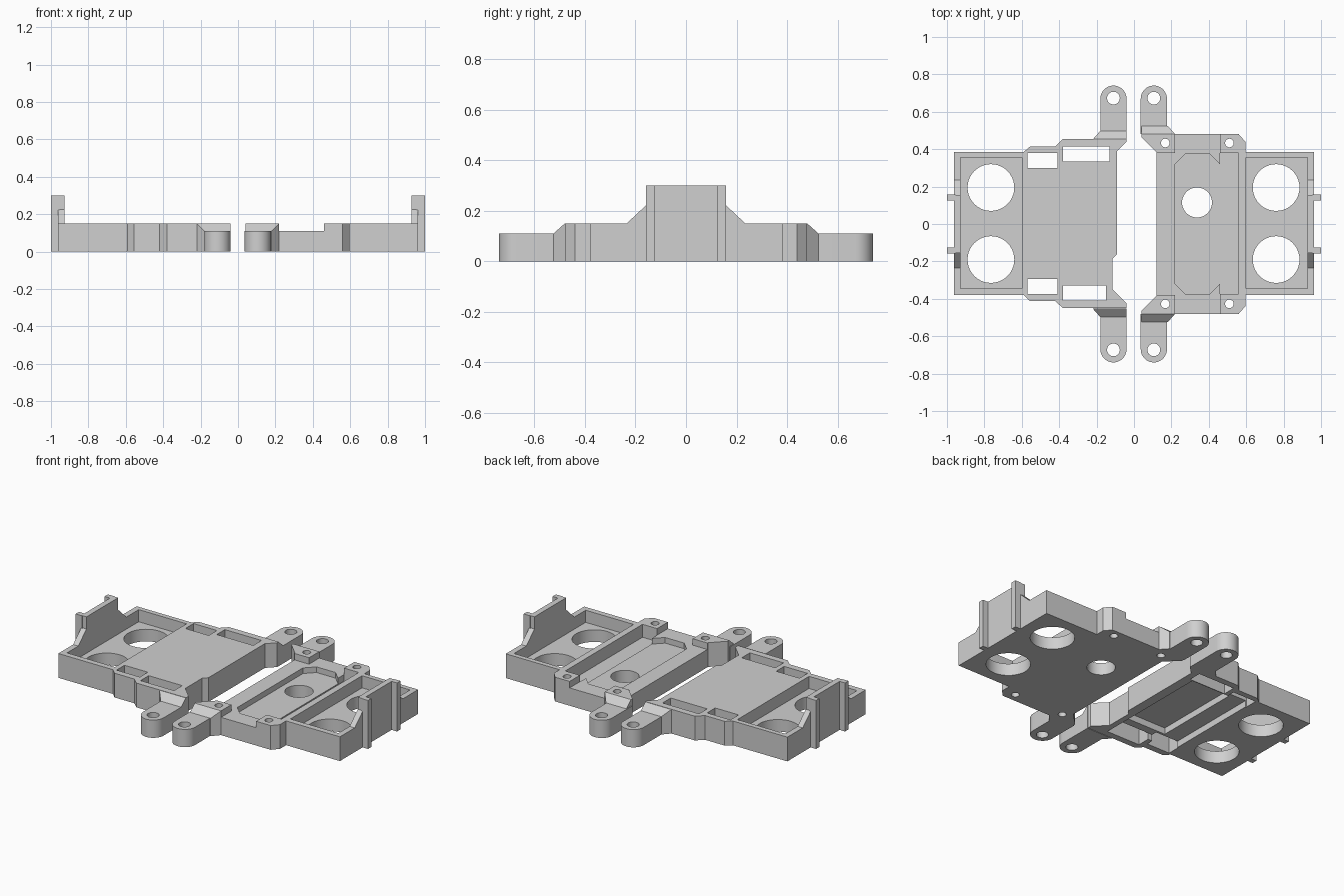
import bpy, bmesh, math

if "Cube" in bpy.data.objects:
    bpy.data.objects.remove(bpy.data.objects["Cube"])

grey = bpy.data.materials.new("light_grey_plastic")
grey.diffuse_color = (0.63, 0.63, 0.63, 1)
grey.use_nodes = True
grey.node_tree.nodes["Principled BSDF"].inputs["Base Color"].default_value = grey.diffuse_color


def make(name, bm):
    bmesh.ops.recalc_face_normals(bm, faces=bm.faces)
    me = bpy.data.meshes.new(name)
    bm.to_mesh(me)
    bm.free()
    ob = bpy.data.objects.new(name, me)
    bpy.context.collection.objects.link(ob)
    me.materials.append(grey)
    return ob


def prism(name, pts, z0, z1):
    """Extrude an xy outline; z1 is one height or a list with one per point."""
    tops = z1 if isinstance(z1, list) else [z1] * len(pts)
    bm = bmesh.new()
    lo = [bm.verts.new((x, y, z0)) for x, y in pts]
    hi = [bm.verts.new((p[0], p[1], z)) for p, z in zip(pts, tops)]
    bm.faces.new(lo)
    bm.faces.new(hi)
    n = len(pts)
    for i in range(n):
        j = (i + 1) % n
        bm.faces.new((lo[i], lo[j], hi[j], hi[i]))
    return make(name, bm)


def rect(x0, x1, y0, y1):
    return [(x0, y0), (x1, y0), (x1, y1), (x0, y1)]


def box(name, x0, x1, y0, y1, z0, z1):
    return prism(name, rect(x0, x1, y0, y1), z0, z1)


def circle(x, y, r, n=40):
    return [(x + r * math.cos(2 * math.pi * i / n), y + r * math.sin(2 * math.pi * i / n)) for i in range(n)]


def hole(x, y, r):
    return prism("hole_cutter", circle(x, y, r), -0.1, 0.4)


def cut(ob, cutters):
    for c in cutters:
        m = ob.modifiers.new("cut", "BOOLEAN")
        m.object = c
        m.operation = "DIFFERENCE"
        m.solver = "EXACT"
    bpy.context.view_layer.objects.active = ob
    for m in list(ob.modifiers):
        bpy.ops.object.modifier_apply(modifier=m.name)
    for c in cutters:
        bpy.data.objects.remove(c)


def smooth(ob):
    bpy.ops.object.select_all(action="DESELECT")
    ob.select_set(True)
    bpy.context.view_layer.objects.active = ob
    bpy.ops.object.shade_smooth_by_angle(angle=math.radians(25))


# Left half: outer block
left_outline = [
    (-0.963, -0.38), (-0.59, -0.38), (-0.555, -0.413), (-0.42, -0.413), (-0.38, -0.45),
    (-0.04, -0.45), (-0.04, -0.425), (-0.115, -0.35), (-0.115, -0.185), (-0.09, -0.16),
    (-0.09, 0.39), (-0.04, 0.44), (-0.04, 0.455), (-0.38, 0.455), (-0.42, 0.415),
    (-0.555, 0.415), (-0.59, 0.385), (-0.963, 0.385)]
left = prism("left_shell", left_outline, 0, 0.15)
cutters = [
    box("pocket_cutter", -0.928, -0.60, -0.345, 0.355, 0.075, 0.4),
    # underside recess with a deeper pocket in the middle
    box("pocket_cutter", -0.565, -0.15, -0.33, 0.33, -0.1, 0.04),
    box("pocket_cutter", -0.46, -0.19, -0.28, 0.28, -0.1, 0.08),
    # windows in the raised top
    box("window_cutter", -0.57, -0.41, 0.30, 0.38, -0.1, 0.4),
    box("window_cutter", -0.38, -0.13, 0.335, 0.415, -0.1, 0.4),
    box("window_cutter", -0.57, -0.41, -0.373, -0.295, -0.1, 0.4),
    box("window_cutter", -0.38, -0.15, -0.41, -0.33, -0.1, 0.4),
    hole(-0.765, 0.195, 0.125), hole(-0.765, -0.19, 0.125)]
cut(left, cutters)

# Right half: outer block
half = [(0.04, 0.48), (0.04, 0.465), (0.12, 0.385)]
right_outline = [(x, -y) for x, y in half[::-1]]
right_outline = right_outline + [
    (0.56, -0.48), (0.595, -0.44), (0.595, -0.38), (0.963, -0.38),
    (0.963, 0.385), (0.595, 0.385), (0.595, 0.44), (0.56, 0.48)] + half
right = prism("right_shell", right_outline, 0, 0.15)
x0, x1, y, c = 0.22, 0.46, 0.375, 0.055
octagon = [(x0 + c, -y), (x1 - c, -y), (x1, -y + c), (x1, y - c),
           (x1 - c, y), (x0 + c, y), (x0, y - c), (x0, -y + c)]
cutters = [
    box("pocket_cutter", 0.60, 0.928, -0.345, 0.355, 0.075, 0.4),
    # board seat between the four screw blocks
    box("seat_cutter", 0.22, 0.46, -0.6, 0.6, 0.11, 0.4),
    box("seat_cutter", 0.0, 0.46, -0.38, 0.38, 0.11, 0.4),
    box("seat_cutter", 0.459, 0.56, -0.375, 0.38, 0.07, 0.4),
    prism("octagon_cutter", octagon, 0.075, 0.4),
    hole(0.337, 0.115, 0.08),
    hole(0.76, 0.195, 0.125), hole(0.76, -0.19, 0.125)]
cutters += [hole(px, py, 0.023) for px in (0.167, 0.51) for py in (-0.427, 0.433)]
cut(right, cutters)

# Hinge lugs with a sloped foot on each corner
for side, cx, foot in ((-1, -0.11, 0.453), (1, 0.106, 0.48)):
    for s in (-1, 1):
        arc = [(cx + 0.07 * math.cos(a), s * (0.67 + 0.07 * math.sin(a)))
               for a in (math.pi * i / 20 for i in range(21))]
        lug = prism("hinge_lug", arc + [(cx - 0.07, s * foot), (cx + 0.07, s * foot)], 0, 0.11)
        cut(lug, [hole(cx, s * 0.673, 0.034)])
        smooth(lug)
        prism("lug_foot", [(side * 0.22, s * foot), (side * 0.04, s * foot),
                           (side * 0.04, s * (foot + 0.045)), (side * 0.18, s * (foot + 0.045))],
              0, [0.15, 0.15, 0.11, 0.11])

# End tabs: raised wall with sloped shoulders and two outer ribs
profile = [(-0.235, 0.15), (-0.155, 0.225), (-0.155, 0.30),
           (0.155, 0.30), (0.155, 0.225), (0.235, 0.15)]
for side in (-1, 1):
    bm = bmesh.new()
    a = [bm.verts.new((side * 0.928, y, z)) for y, z in profile]
    b = [bm.verts.new((side * 0.963, y, z)) for y, z in profile]
    bm.faces.new(a)
    bm.faces.new(b)
    for i in range(len(a)):
        j = (i + 1) % len(a)
        bm.faces.new((a[i], a[j], b[j], b[i]))
    make("end_tab", bm)
    for s in (-1, 1):
        xs = sorted((side * 0.955, side * 1.0))
        ys = sorted((s * 0.125, s * 0.158))
        box("tab_rib", xs[0], xs[1], ys[0], ys[1], 0, 0.30)

smooth(left)
smooth(right)
